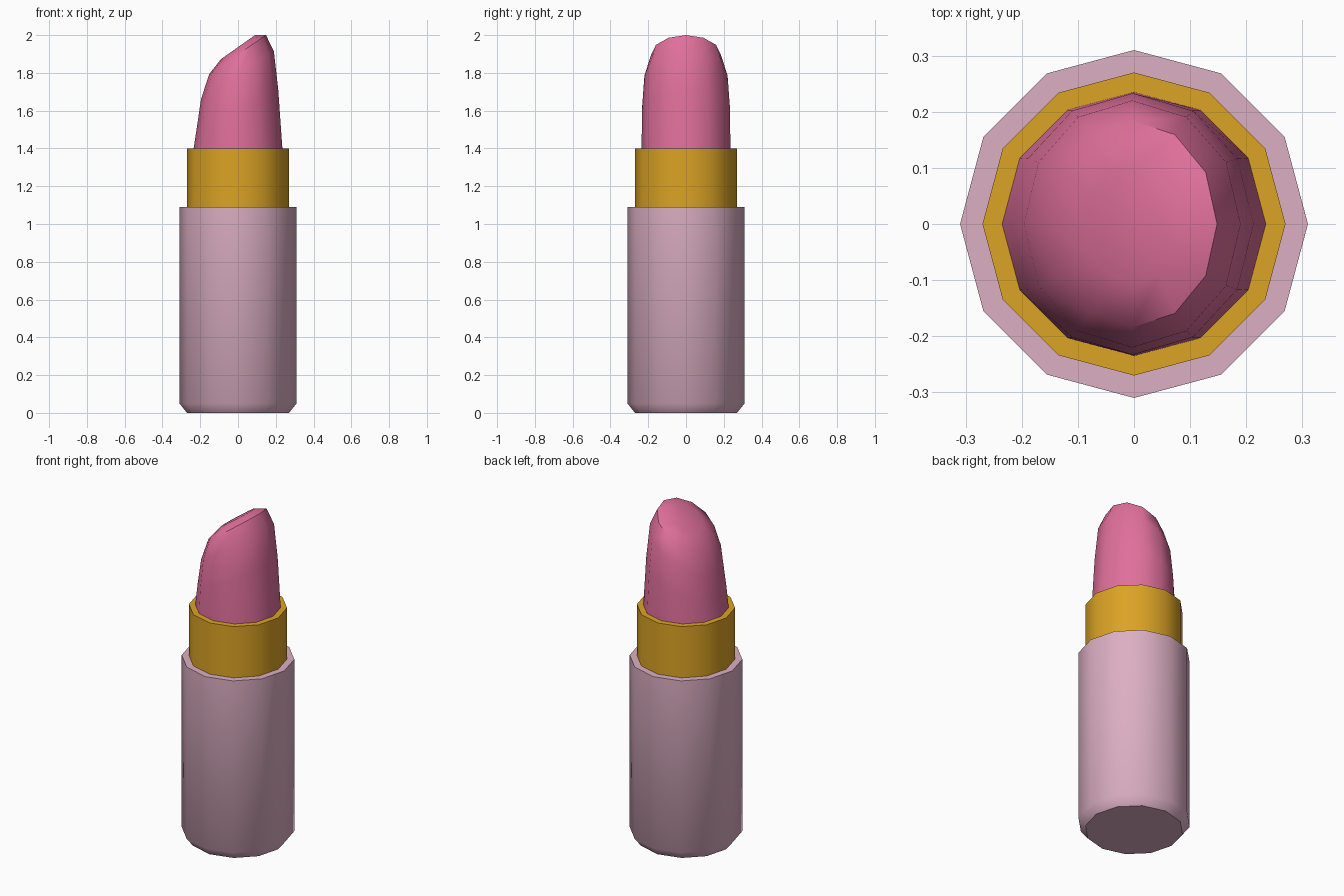
import bpy, bmesh, math

if "Cube" in bpy.data.objects:
    bpy.data.objects.remove(bpy.data.objects["Cube"])

SIDES = 12


def material(name, rgb):
    m = bpy.data.materials.new(name)
    m.diffuse_color = (*rgb, 1)
    m.use_nodes = True
    m.node_tree.nodes["Principled BSDF"].inputs["Base Color"].default_value = m.diffuse_color
    return m


def round_ring(r, z):
    return (-r, z, r, z, r)


def loft(name, rings, mat, cap_bottom=False, cap_top=False):
    """Skin 12-sided rings: (left x, left z, right x, right z, half depth)."""
    bm = bmesh.new()
    loops = []
    for x0, z0, x1, z1, ry in rings:
        loop = []
        for i in range(SIDES):
            a = 2 * math.pi * i / SIDES
            t = (math.cos(a) + 1) / 2
            loop.append(bm.verts.new((x0 + (x1 - x0) * t, ry * math.sin(a), z0 + (z1 - z0) * t)))
        loops.append(loop)
    for lo, hi in zip(loops, loops[1:]):
        for i in range(SIDES):
            j = (i + 1) % SIDES
            bm.faces.new((lo[i], lo[j], hi[j], hi[i]))
    if cap_bottom:
        bm.faces.new(loops[0][::-1])
    if cap_top:
        bm.faces.new(loops[-1])
    mesh = bpy.data.meshes.new(name)
    bm.to_mesh(mesh)
    bm.free()
    mesh.materials.append(mat)
    ob = bpy.data.objects.new(name, mesh)
    bpy.context.collection.objects.link(ob)
    bpy.ops.object.select_all(action='DESELECT')
    ob.select_set(True)
    bpy.context.view_layer.objects.active = ob
    bpy.ops.object.shade_smooth_by_angle(angle=math.radians(50))
    return ob


# Case with chamfered foot and flat rim
loft("case", [round_ring(0.27, 0), round_ring(0.31, 0.05), round_ring(0.31, 1.09),
              round_ring(0.27, 1.09)],
     material("dusty pink", (0.71, 0.427, 0.54)), cap_bottom=True)

# Gold collar with flat rim
loft("collar", [round_ring(0.27, 1.09), round_ring(0.27, 1.40), round_ring(0.235, 1.40)],
     material("gold", (0.71, 0.367, 0.018)))

# Slanted, rounded colour stick
loft("stick", [round_ring(0.235, 1.40),
               (-0.218, 1.51, 0.213, 1.71, 0.233),
               (-0.196, 1.66, 0.19, 1.915, 0.22),
               (-0.153, 1.793, 0.148, 2.0, 0.184),
               (-0.09, 1.873, 0.09, 2.0, 0.105)],
     material("rose pink", (0.747, 0.162, 0.331)), cap_top=True)
